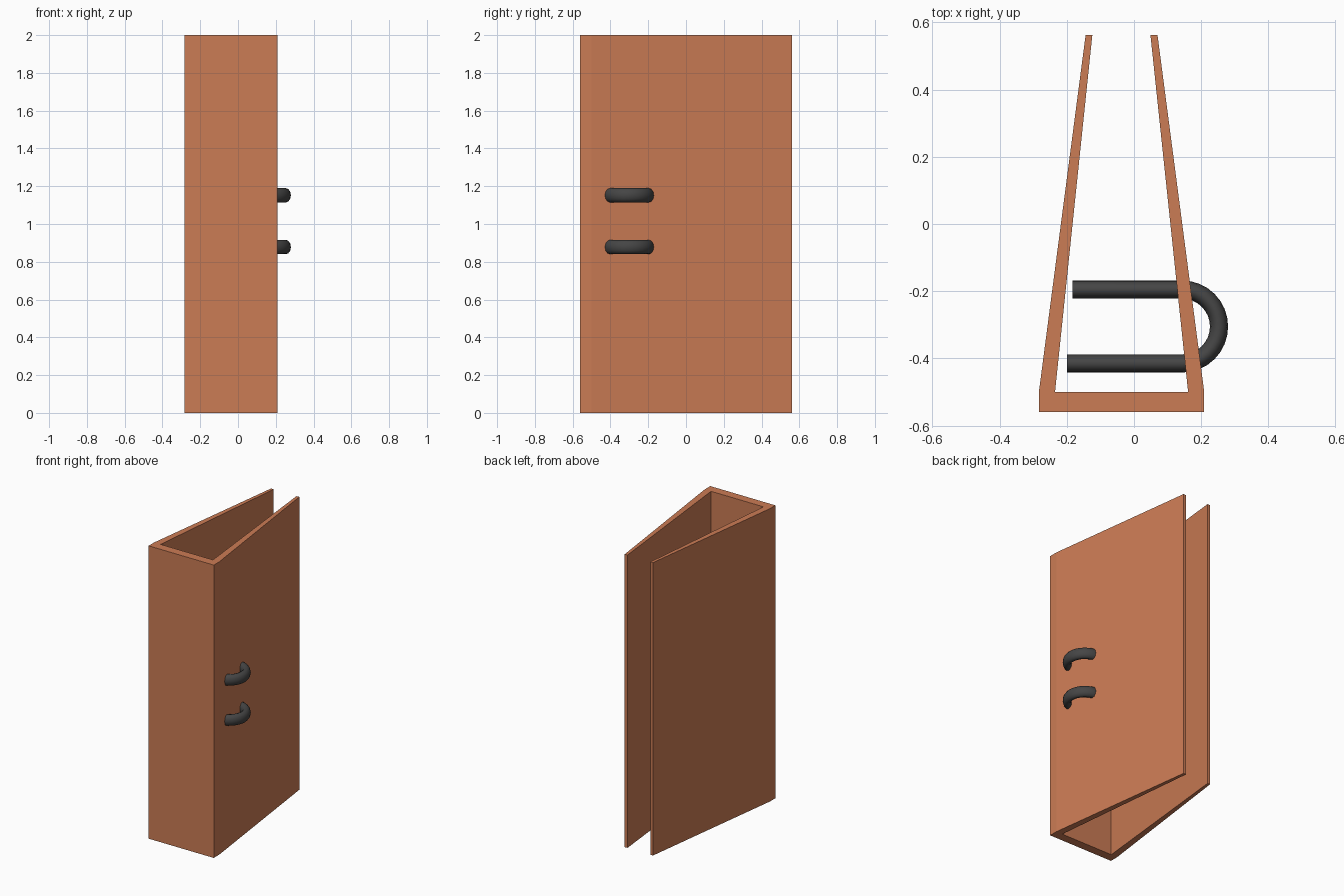
import bpy, bmesh
from math import sin, cos, pi, radians

if "Cube" in bpy.data.objects:
    bpy.data.objects.remove(bpy.data.objects["Cube"])


def material(name, color):
    m = bpy.data.materials.new(name)
    m.diffuse_color = color
    m.use_nodes = True
    m.node_tree.nodes["Principled BSDF"].inputs["Base Color"].default_value = m.diffuse_color
    return m


def make_object(name, bm, mat):
    bmesh.ops.recalc_face_normals(bm, faces=bm.faces[:])
    me = bpy.data.meshes.new(name)
    bm.to_mesh(me)
    bm.free()
    me.materials.append(mat)
    ob = bpy.data.objects.new(name, me)
    bpy.context.collection.objects.link(ob)
    return ob


orange = material("orange_cover", (0.60, 0.20, 0.09, 1))
dark = material("dark_metal", (0.06, 0.06, 0.06, 1))

# Cover: flat spine with two tapering boards, extruded upwards
profile = [(-0.283, -0.56), (0.209, -0.56), (0.209, -0.5), (0.07, 0.562),
           (0.049, 0.562), (0.161, -0.5), (-0.235, -0.5), (-0.124, 0.562),
           (-0.144, 0.562), (-0.283, -0.5)]
bm = bmesh.new()
face = bm.faces.new([bm.verts.new((x, y, 0)) for x, y in profile])
ext = bmesh.ops.extrude_face_region(bm, geom=[face], use_keep_orig=True)
top = [v for v in ext["geom"] if isinstance(v, bmesh.types.BMVert)]
bmesh.ops.translate(bm, verts=top, vec=(0, 0, 2))
make_object("cover", bm, orange)

# Rings: U-shaped rods with an oval section, poking through the right board
CX, CY, R = 0.143, -0.305, 0.110
SIDES, STEPS = 12, 16


def ring(name, z):
    # path points with the direction across the rod
    path = [(-0.2, CY - R, 0, -1)]
    for i in range(STEPS + 1):
        a = -pi / 2 + pi * i / STEPS
        path.append((CX + R * cos(a), CY + R * sin(a), cos(a), sin(a)))
    path.append((-0.183, CY + R, 0, 1))
    bm = bmesh.new()
    loops = []
    for x, y, nx, ny in path:
        loop = []
        for k in range(SIDES):
            t = 2 * pi * k / SIDES
            w, h = 0.027 * cos(t), 0.038 * sin(t)
            loop.append(bm.verts.new((x + nx * w, y + ny * w, z + h)))
        loops.append(loop)
    for a, b in zip(loops, loops[1:]):
        for k in range(SIDES):
            n = (k + 1) % SIDES
            bm.faces.new((a[k], a[n], b[n], b[k]))
    bm.faces.new(loops[0])
    bm.faces.new(loops[-1])
    ob = make_object(name, bm, dark)
    bpy.ops.object.select_all(action="DESELECT")
    ob.select_set(True)
    bpy.context.view_layer.objects.active = ob
    bpy.ops.object.shade_smooth_by_angle(angle=radians(50))


ring("lower_ring", 0.878)
ring("upper_ring", 1.152)
